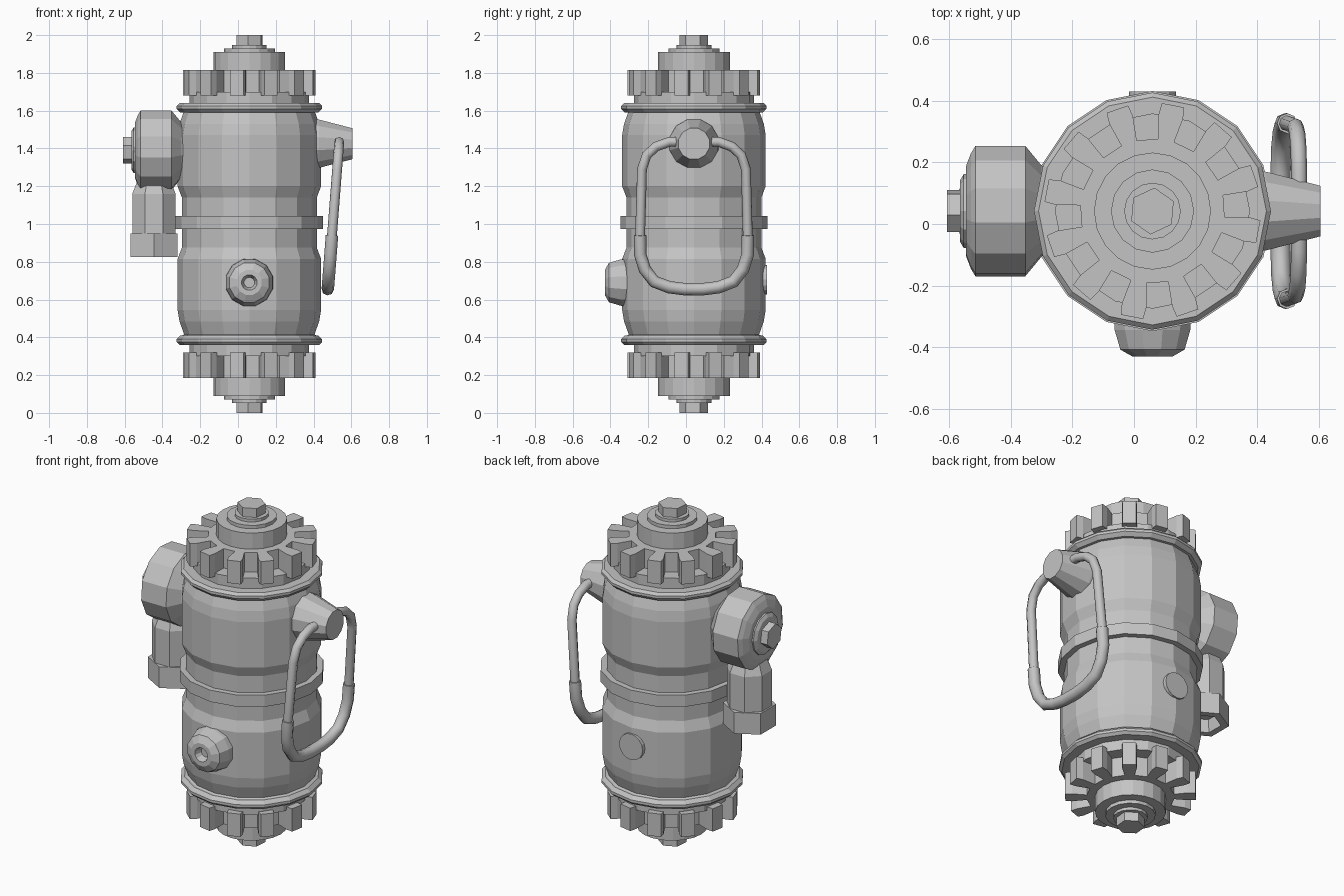
import bpy, bmesh, math
from mathutils import Vector

cube = bpy.data.objects.get("Cube")
if cube:
    bpy.data.objects.remove(cube, do_unlink=True)

CX, CY = 0.06, 0.042          # main cylinder axis
UP, SIDE, DEPTH = Vector((0, 0, 1)), Vector((1, 0, 0)), Vector((0, 1, 0))

grey = bpy.data.materials.new("plain grey metal")
grey.use_nodes = True
colour = (0.55, 0.55, 0.55, 1)
grey.diffuse_color = colour
grey.node_tree.nodes["Principled BSDF"].inputs["Base Color"].default_value = colour


def finish(name, bm):
    bmesh.ops.recalc_face_normals(bm, faces=bm.faces)
    mesh = bpy.data.meshes.new(name)
    bm.to_mesh(mesh)
    bm.free()
    mesh.materials.append(grey)
    obj = bpy.data.objects.new(name, mesh)
    bpy.context.collection.objects.link(obj)
    return obj


def stack(name, rings):
    """Join successive rings of points with quads and cap both ends."""
    bm = bmesh.new()
    loops = [[bm.verts.new(p) for p in ring] for ring in rings]
    n = len(loops[0])
    for a, b in zip(loops, loops[1:]):
        for i in range(n):
            j = (i + 1) % n
            bm.faces.new((a[i], a[j], b[j], b[i]))
    bm.faces.new(loops[0])
    bm.faces.new(loops[-1])
    return finish(name, bm)


def lathe(name, profile, sides, centre, axis=UP, turn=0.0):
    """Turn (radius, height) points around an axis through centre."""
    rot = UP.rotation_difference(axis)
    rings = []
    for r, h in profile:
        ring = []
        for i in range(sides):
            a = math.radians(turn) + math.tau * i / sides
            ring.append(Vector(centre) + rot @ Vector((r * math.cos(a), r * math.sin(a), h)))
        rings.append(ring)
    return stack(name, rings)


def gear(name, z0, z1, teeth=12, turn=4):
    """Thick gear with blocky teeth and nearly parallel notches."""
    notch = [(0.352, -0.055), (0.315, -0.042), (0.235, -0.035),
             (0.235, 0.035), (0.315, 0.042), (0.352, 0.055)]
    outline = []
    for k in range(teeth):
        a = math.radians(turn) + math.tau * k / teeth
        for r, w in notch:
            d = math.sqrt(r * r - w * w)
            outline.append((CX + d * math.cos(a) - w * math.sin(a),
                            CY + d * math.sin(a) + w * math.cos(a)))
    return stack(name, [[(x, y, z) for x, y in outline] for z in (z0, z1)])


def tube(name, points, radius, cyclic):
    """Round bar following a path."""
    curve = bpy.data.curves.new(name + "_path", "CURVE")
    curve.dimensions = "3D"
    curve.bevel_depth = radius
    curve.bevel_resolution = 2
    curve.use_fill_caps = True
    spline = curve.splines.new("POLY")
    spline.points.add(len(points) - 1)
    for p, co in zip(spline.points, points):
        p.co = (*co, 1)
    spline.use_cyclic_u = cyclic
    helper = bpy.data.objects.new(name + "_path", curve)
    bpy.context.collection.objects.link(helper)
    bpy.context.view_layer.update()
    mesh = bpy.data.meshes.new_from_object(helper.evaluated_get(bpy.context.evaluated_depsgraph_get()))
    bpy.data.objects.remove(helper, do_unlink=True)
    mesh.name = name
    mesh.materials.clear()
    mesh.materials.append(grey)
    obj = bpy.data.objects.new(name, mesh)
    bpy.context.collection.objects.link(obj)


# Canister with waist grooves and a central band
half = [(0.365, 1.61), (0.345, 1.6), (0.37, 1.53), (0.38, 1.47), (0.38, 1.2),
        (0.357, 1.14), (0.357, 1.042), (0.39, 1.042)]
body = half + [(r, 2.015 - z) for r, z in reversed(half)]
lathe("canister_body", body, 16, (CX, CY, 0))

# Matching end assemblies, top and bottom
for label, flip in (("top", False), ("bottom", True)):
    def z(h):
        return 2.0 - h if flip else h

    def end(part, profile, sides, turn=0):
        lathe(f"{label}_{part}", [(r, z(h)) for r, h in profile], sides, (CX, CY, 0), UP, turn)

    end("flange", [(0.365, 1.59), (0.385, 1.61), (0.385, 1.625), (0.37, 1.64)], 16)
    end("collar", [(0.317, 1.6), (0.317, 1.7)], 16)
    gear(f"{label}_gear", z(1.68), z(1.815))
    end("hub", [(0.19, 1.8), (0.19, 1.91)], 20)
    end("washer", [(0.135, 1.9), (0.135, 1.93), (0.092, 1.93), (0.092, 1.947)], 16)
    end("bolt", [(0.076, 1.93), (0.076, 2.0)], 6, 25)

# Front nozzle with a recessed hole, and back plug
lathe("front_nozzle", [(0.028, -0.39), (0.042, -0.43), (0.068, -0.43), (0.108, -0.408),
                       (0.127, -0.345), (0.13, -0.3)], 12, (CX, 0, 0.69), DEPTH, 15)
lathe("back_plug", [(0.077, 0.36), (0.077, 0.43)], 16, (CX, 0, 0.705), DEPTH)

# Side valve: drum, washer, bolt, neck and hanging outlet
drum = (0, CY, 1.39)
lathe("valve_drum", [(0.15, -0.545), (0.19, -0.53), (0.215, -0.515), (0.215, -0.353),
                     (0.15, -0.3), (0.12, -0.25)], 12, drum, SIDE, 10)
lathe("valve_washer", [(0.1, -0.565), (0.12, -0.553), (0.12, -0.5)], 12, drum, SIDE)
lathe("valve_bolt", [(0.072, -0.608), (0.072, -0.53)], 6, drum, SIDE, 10)
outlet = (-0.445, CY, 0)
lathe("valve_neck", [(0.124, 0.93), (0.124, 1.16), (0.085, 1.25), (0.085, 1.35)],
      8, outlet, UP, 22.5)
lathe("outlet_cap", [(0.09, 0.9), (0.1, 0.825), (0.143, 0.825), (0.143, 0.95)],
      6, outlet, UP, 30)

# Tapered side post carrying the clip
lathe("clip_post", [(0.14, 0.35), (0.132, 0.43), (0.085, 0.605)], 12,
      (0, CY, 1.425), SIDE, 15)

# Leaning clip loop with a thicker lower sleeve
side = [(0.13, 1.435), (0.2, 1.41), (0.25, 1.365), (0.275, 1.29), (0.285, 0.94),
        (0.285, 0.84), (0.26, 0.76), (0.21, 0.695), (0.13, 0.665), (0.05, 0.655)]


def lean(dy, h):
    return (0.475 + 0.078 * (h - 0.65), CY + dy, h)


loop = [lean(d, h) for d, h in side] + [lean(-d, h) for d, h in reversed(side)]
tube("clip_loop", loop, 0.026, True)
first = 4
tube("clip_sleeve", loop[first:len(loop) - first], 0.033, False)
